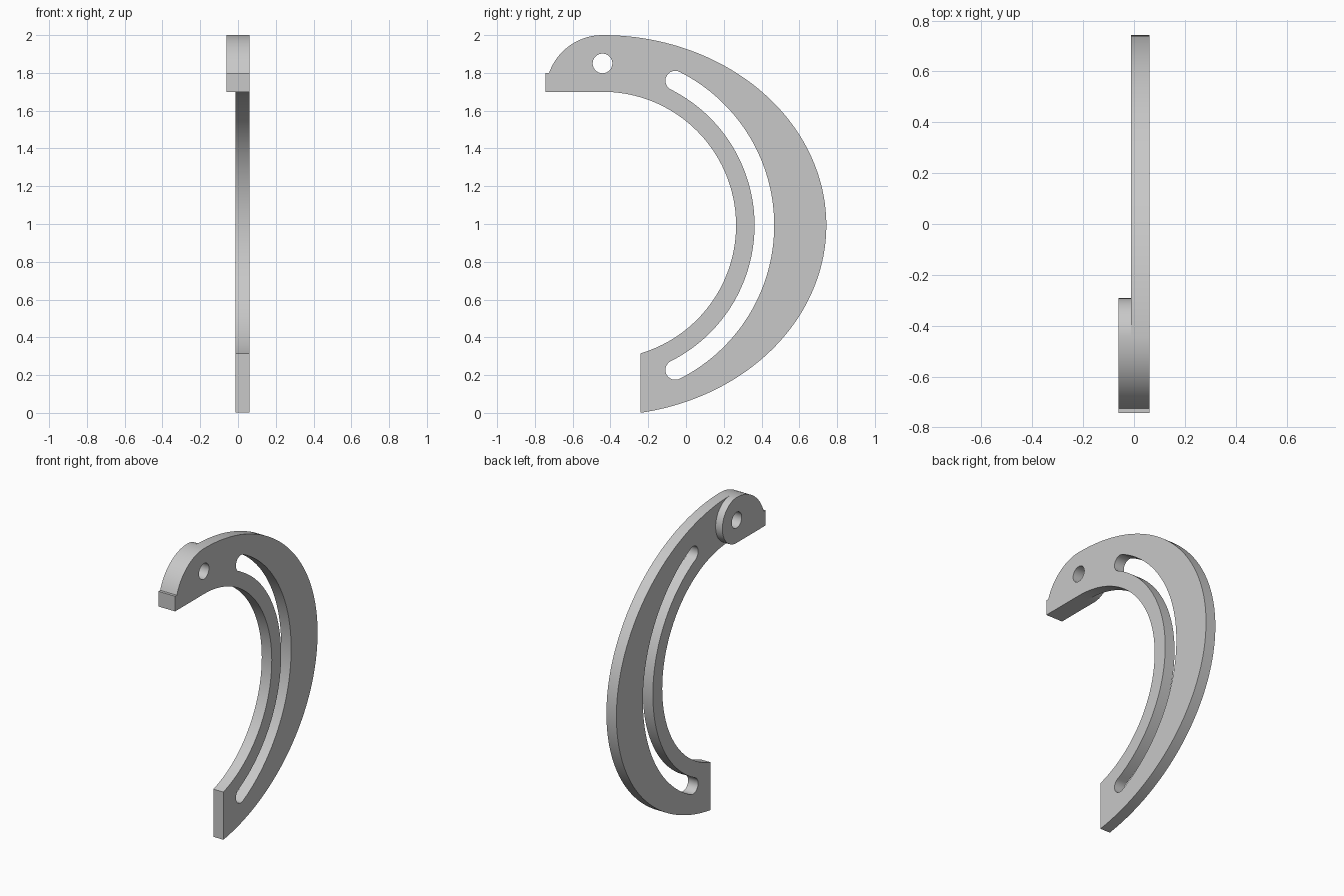
import bpy
import bmesh
from math import acos, asin, cos, pi, sin
from mathutils import Matrix

cube = bpy.data.objects.get("Cube")
if cube:
    bpy.data.objects.remove(cube)

grey = bpy.data.materials.new("plain grey")
grey.use_nodes = True
colour = (0.58, 0.58, 0.58, 1)
grey.diffuse_color = colour
grey.node_tree.nodes["Principled BSDF"].inputs["Base Color"].default_value = colour

# Shared layout in the (y, z) plane
CY, CZ = -0.442, 0.993        # centre of the sweeping arcs
TOP, BOTTOM_OF_HEAD = 2.0, 1.70
CUT_Y = -0.24                 # flat lower end
FRONT = -0.743
HUB_Z, HUB_R = 1.85, 0.15
HOLE_R = 0.052
OUTER_Y, OUTER_Z = 1.185, TOP - CZ
INNER_R = BOTTOM_OF_HEAD - CZ
SLOT_R, SLOT_END = 0.857, 1.105


def arc(cy, cz, ry, rz, start, end, steps=48):
    angles = [start + (end - start) * i / steps for i in range(steps + 1)]
    return [(cy + ry * cos(a), cz + rz * sin(a)) for a in angles]


def plate(name, loops, x0, x1):
    """Fill the outline, leaving the inner loops open, and extrude along x."""
    curve = bpy.data.curves.new(name + " outline", "CURVE")
    curve.dimensions = "2D"
    curve.fill_mode = "BOTH"
    curve.extrude = (x1 - x0) / 2
    for loop in loops:
        spline = curve.splines.new("POLY")
        spline.points.add(len(loop) - 1)
        for point, (y, z) in zip(spline.points, loop):
            point.co = (y, z, 0, 1)
        spline.use_cyclic_u = True
    helper = bpy.data.objects.new(name + " outline", curve)
    bpy.context.collection.objects.link(helper)
    graph = bpy.context.evaluated_depsgraph_get()
    mesh = bpy.data.meshes.new_from_object(helper.evaluated_get(graph))
    bpy.data.objects.remove(helper)

    # Stand the outline up and weld the caps to the rim
    upright = Matrix(((0, 0, 1, (x0 + x1) / 2), (1, 0, 0, 0), (0, 1, 0, 0), (0, 0, 0, 1)))
    mesh.transform(upright)
    bm = bmesh.new()
    bm.from_mesh(mesh)
    bmesh.ops.remove_doubles(bm, verts=bm.verts, dist=0.0002)
    bmesh.ops.recalc_face_normals(bm, faces=bm.faces)
    bm.to_mesh(mesh)
    bm.free()
    mesh.materials.clear()
    mesh.materials.append(grey)
    obj = bpy.data.objects.new(name, mesh)
    bpy.context.collection.objects.link(obj)
    bpy.ops.object.select_all(action="DESELECT")
    obj.select_set(True)
    bpy.context.view_layer.objects.active = obj
    bpy.ops.object.shade_smooth_by_angle(angle=pi / 6)
    return obj


# Rounded head with a small square lip at the front
head_r = TOP - BOTTOM_OF_HEAD
lip_z = BOTTOM_OF_HEAD + 0.1
head = [(FRONT, BOTTOM_OF_HEAD), (FRONT, lip_z)]
head += arc(CY, BOTTOM_OF_HEAD, head_r, head_r, pi - asin(0.1 / head_r), pi / 2, 24)

pivot_hole = arc(CY, HUB_Z, HOLE_R, HOLE_R, 0, 2 * pi)[:-1]

# Crescent: elliptical back, circular inside, cut off flat at the bottom
back = arc(CY, CZ, OUTER_Y, OUTER_Z, pi / 2, -acos((CUT_Y - CY) / OUTER_Y), 96)
inside = arc(CY, CZ, INNER_R, INNER_R, -acos((CUT_Y - CY) / INNER_R), pi / 2, 80)

# Curved slot with round ends
slot = arc(CY, CZ, SLOT_R + HOLE_R, SLOT_R + HOLE_R, -SLOT_END, SLOT_END, 72)
for side in (1, -1):
    a = side * SLOT_END
    ey, ez = CY + SLOT_R * cos(a), CZ + SLOT_R * sin(a)
    if side == 1:
        slot += arc(ey, ez, HOLE_R, HOLE_R, a, a + pi, 16)[1:]
        slot += arc(CY, CZ, SLOT_R - HOLE_R, SLOT_R - HOLE_R, SLOT_END, -SLOT_END, 72)[1:]
    else:
        slot += arc(ey, ez, HOLE_R, HOLE_R, a + pi, a + 2 * pi, 16)[1:-1]

plate("slotted_arm", [head + back[1:] + inside, slot, pivot_hole], -0.012, 0.061)

# Thicker pivot boss on the right-hand side of the head
hub = arc(CY, HUB_Z, HUB_R, HUB_R, pi / 2, -pi / 2)
plate("pivot_boss", [head + hub[1:], pivot_hole], -0.061, -0.012)
